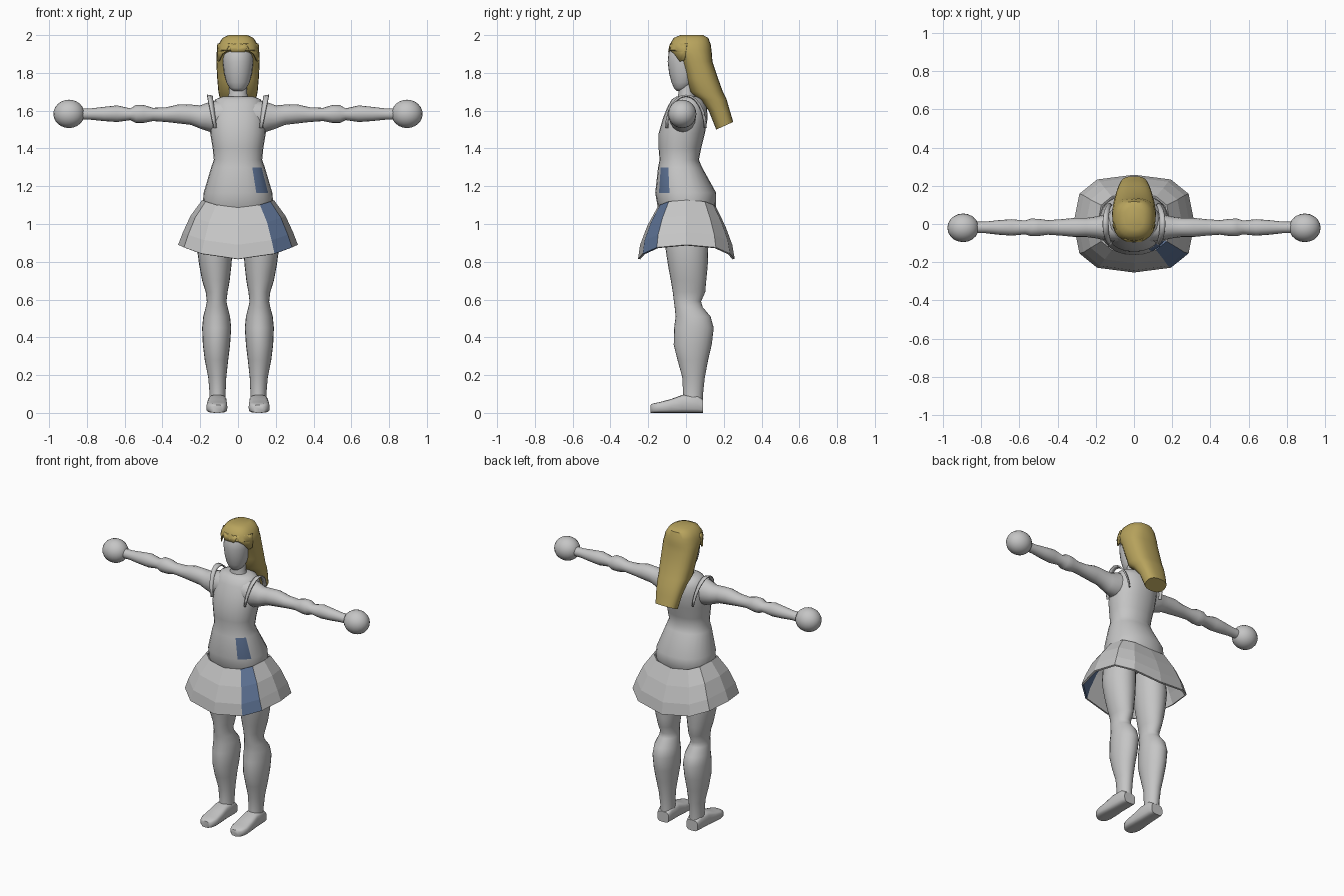
import bpy
import bmesh
from math import cos, sin, pi, copysign, sqrt
from mathutils import Matrix

cube = bpy.data.objects.get("Cube")
if cube:
    bpy.data.objects.remove(cube)


def material(name, rgb):
    m = bpy.data.materials.new(name)
    m.use_nodes = True
    m.diffuse_color = (*rgb, 1)
    m.node_tree.nodes["Principled BSDF"].inputs["Base Color"].default_value = (*rgb, 1)
    return m


GREY = material("plain grey", (0.56, 0.56, 0.56))
GOLD = material("hair gold", (0.48, 0.37, 0.11))
BLUE = material("panel blue", (0.11, 0.17, 0.30))


def finish(bm, name, mats, smooth=50, thick=0):
    bmesh.ops.recalc_face_normals(bm, faces=bm.faces)
    mesh = bpy.data.meshes.new(name)
    bm.to_mesh(mesh)
    bm.free()
    for m in mats:
        mesh.materials.append(m)
    obj = bpy.data.objects.new(name, mesh)
    bpy.context.collection.objects.link(obj)
    bpy.ops.object.select_all(action='DESELECT')
    obj.select_set(True)
    bpy.context.view_layer.objects.active = obj
    if smooth:
        bpy.ops.object.shade_smooth_by_angle(angle=smooth * pi / 180)
    if thick:
        mod = obj.modifiers.new("thickness", 'SOLIDIFY')
        mod.thickness = thick
    return obj


# Placement of (along, across, depth) for lofts running up, sideways or forward
UP = lambda s, c, d: (c, d, s)
SIDE = lambda s, c, d: (s, c, d)
FORWARD = lambda s, c, d: (c, s, d)


def loft(name, rings, place=UP, mats=(GREY,), segs=24, n=2.0, shape=None,
         rule=None, caps=True, smooth=50, thick=0, mirror=False):
    """Each ring is (position, centre, half width, low depth, high depth)."""
    bm = bmesh.new()
    rows = []
    for s, c, r, lo, hi in rings:
        row = []
        for k in range(segs):
            a, b = cos(2 * pi * k / segs), sin(2 * pi * k / segs)
            a, b = (copysign(abs(v) ** (2 / n), v) for v in (a, b))
            p = place(s, c + r * a, (lo + hi) / 2 + (hi - lo) / 2 * b)
            row.append(bm.verts.new(shape(p, a) if shape else p))
        rows.append(row)
    for i in range(len(rows) - 1):
        for k in range(segs):
            j = (k + 1) % segs
            f = bm.faces.new((rows[i][k], rows[i][j], rows[i + 1][j], rows[i + 1][k]))
            f.material_index = int(bool(rule and rule(i, k)))
    if caps:
        bm.faces.new(rows[0])
        bm.faces.new(rows[-1])
    if mirror:
        bmesh.ops.scale(bm, vec=(-1, 1, 1), verts=bm.verts)
    return finish(bm, name, mats, smooth, thick)


# Torso with a blue panel on the left hip
loft("torso", [
    (1.00, 0, .15, -.10, .10), (1.09, 0, .188, -.15, .158), (1.165, 0, .182, -.163, .16),
    (1.30, 0, .142, -.148, .085), (1.34, 0, .128, -.14, .068), (1.40, 0, .134, -.145, .08),
    (1.48, 0, .147, -.145, .10), (1.56, 0, .148, -.122, .115), (1.62, 0, .138, -.098, .11),
    (1.66, 0, .12, -.075, .09), (1.675, 0, .08, -.05, .06)],
    mats=(GREY, BLUE), n=2.2, rule=lambda i, k: i == 2 and k in (20, 21))

# Flared skirt, longer at front and back, with one blue panel
drop = lambda p, a: (p[0], p[1], p[2] + (.04 + .13 * (1.085 - p[2])) * a * a)
loft("skirt", [
    (1.087, 0, .19, -.152, .16), (.99, 0, .252, -.205, .208),
    (.89, 0, .292, -.243, .245), (.815, 0, .317, -.254, .258)],
    mats=(GREY, BLUE), segs=12, n=2.8, shape=drop, rule=lambda i, k: k == 10,
    caps=False, smooth=0, thick=.012)

# Neck and head
loft("neck", [(1.64, 0, .065, -.05, .06), (1.69, 0, .048, -.04, .045),
              (1.76, 0, .048, -.04, .05)])
loft("head", [
    (1.705, 0, .025, -.05, -.01), (1.72, 0, .045, -.064, .02), (1.75, 0, .062, -.077, .05),
    (1.80, 0, .074, -.09, .07), (1.86, 0, .081, -.097, .08), (1.91, 0, .08, -.092, .085),
    (1.95, 0, .06, -.07, .07)], smooth=60)

# Hair: rounded cap flowing into a swept-back tail
slant = lambda p, a: (p[0], p[1], p[2] + (p[1] - .205) * .45 * (p[2] < 1.55))
loft("hair", [
    (2.0, 0, .05, -.03, .09), (1.985, 0, .082, -.065, .118), (1.95, 0, .104, -.086, .131),
    (1.92, 0, .111, -.092, .135), (1.90, 0, .114, -.06, .137), (1.86, 0, .115, -.03, .14),
    (1.77, 0, .11, 0, .17), (1.70, 0, .104, .02, .195), (1.66, 0, .095, .07, .215),
    (1.60, 0, .085, .12, .232), (1.52, 0, .072, .16, .25)],
    mats=(GOLD,), n=2.5, shape=slant, smooth=40)

# Notched fringe over the forehead
half = [(.035, 1.912), (.05, 1.945), (.064, 1.915), (.085, 1.90), (.104, 1.86), (.113, 1.87)]
edge = [(-x, z) for x, z in reversed(half)] + half
bm = bmesh.new()
pairs = []
for x, z in edge:
    y = .02 - .12 * sqrt(1 - (x / .116) ** 2)
    pairs.append((bm.verts.new((x, y, z)), bm.verts.new((x * .97, y + .012, 1.955))))
for (a, b), (c, d) in zip(pairs, pairs[1:]):
    bm.faces.new((a, c, d, b))
finish(bm, "fringe", (GOLD,), thick=.006)

for side, mirror in (("left", False), ("right", True)):
    sx = -1 if mirror else 1

    # Arm with muscle swells, ending in a ball hand
    profile = [(.08, .075, 1.50, 1.655), (.14, .07, 1.485, 1.65), (.20, .057, 1.505, 1.628),
               (.25, .05, 1.525, 1.632), (.31, .05, 1.532, 1.634), (.38, .043, 1.54, 1.618),
               (.45, .038, 1.545, 1.615), (.50, .045, 1.535, 1.63), (.54, .046, 1.535, 1.63),
               (.57, .036, 1.55, 1.612), (.64, .043, 1.54, 1.628), (.71, .038, 1.545, 1.62),
               (.78, .03, 1.552, 1.612), (.85, .03, 1.552, 1.612)]
    loft(side + "_arm", [(x, -.018, r, lo, hi) for x, r, lo, hi in profile],
         place=SIDE, segs=16, mirror=mirror)
    bm = bmesh.new()
    bmesh.ops.create_uvsphere(bm, u_segments=20, v_segments=12, radius=.075)
    bmesh.ops.transform(bm, verts=bm.verts, matrix=Matrix.Translation((sx * .895, -.02, 1.583))
                        @ Matrix.Diagonal((1.1, 1, 1, 1)))
    finish(bm, side + "_hand", (GREY,))

    # Leg with thigh, knee, calf and ankle
    loft(side + "_leg", [
        (1.02, .115, .09, -.11, .11), (.88, .123, .096, -.11, .118), (.78, .12, .085, -.095, .115),
        (.70, .117, .073, -.08, .107), (.64, .113, .058, -.07, .102), (.59, .113, .052, -.064, .08),
        (.56, .113, .058, -.06, .088), (.51, .113, .071, -.055, .13), (.45, .113, .077, -.063, .147),
        (.36, .114, .072, -.065, .136), (.28, .114, .062, -.045, .117), (.19, .11, .048, -.02, .10),
        (.10, .108, .042, -.015, .09), (.03, .108, .045, -.02, .09)], mirror=mirror)

    # Foot
    loft(side + "_foot", [
        (.09, .108, .042, .0, .07), (.06, .108, .048, .0, .095), (-.02, .11, .05, .0, .095),
        (-.08, .111, .054, .0, .073), (-.14, .112, .056, .0, .057), (-.175, .111, .045, .0, .05),
        (-.188, .11, .028, .0, .042)], place=FORWARD, segs=16, n=3.5, mirror=mirror)

    # Shoulder flap arching from chest to back
    bm = bmesh.new()
    arch = []
    for k in range(13):
        t = pi * k / 12
        y, h = -.105 * cos(t), sin(t)
        arch.append([bm.verts.new((sx * x, y * w, z)) for x, w, z in (
            (.112 + .022 * h, .95, 1.51 + .17 * h), (.125 + .038 * h, 1.05, 1.51 + .175 * h))])
    for (a, b), (c, d) in zip(arch, arch[1:]):
        bm.faces.new((a, c, d, b))
    finish(bm, side + "_shoulder_flap", (GREY,), thick=.008)
